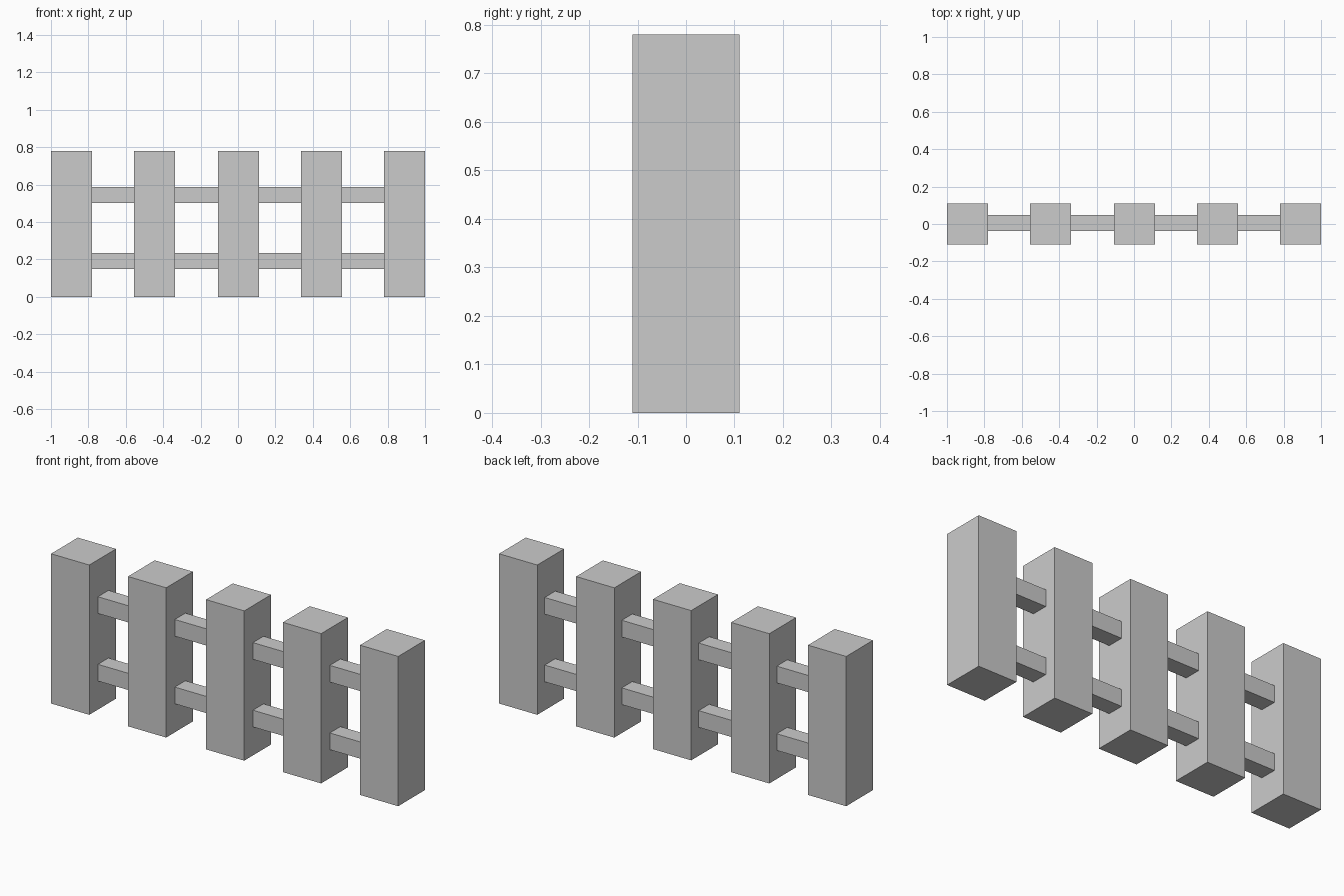
import bpy

if "Cube" in bpy.data.objects:
    bpy.data.objects.remove(bpy.data.objects["Cube"])


def box(name, x, y, z, size):
    """Box with its centre at x, y, z and applied dimensions."""
    bpy.ops.mesh.primitive_cube_add(size=1, location=(x, y, z))
    obj = bpy.context.object
    obj.name = name
    obj.scale = size
    bpy.ops.object.transform_apply(location=False, rotation=False, scale=True)
    return obj


POST_W, POST_H = 0.22, 0.78
RAIL_T = 0.087

# Five square posts
for i, x in enumerate((-0.89, -0.447, 0.003, 0.446, 0.89)):
    box(f"post_{i + 1}", x, 0, POST_H / 2, (POST_W, POST_W, POST_H))

# Two rails running through the posts, ending inside the outer ones
for name, z in (("lower_rail", 0.192), ("upper_rail", 0.544)):
    box(name, 0, 0.005, z, (1.78, RAIL_T, RAIL_T))
